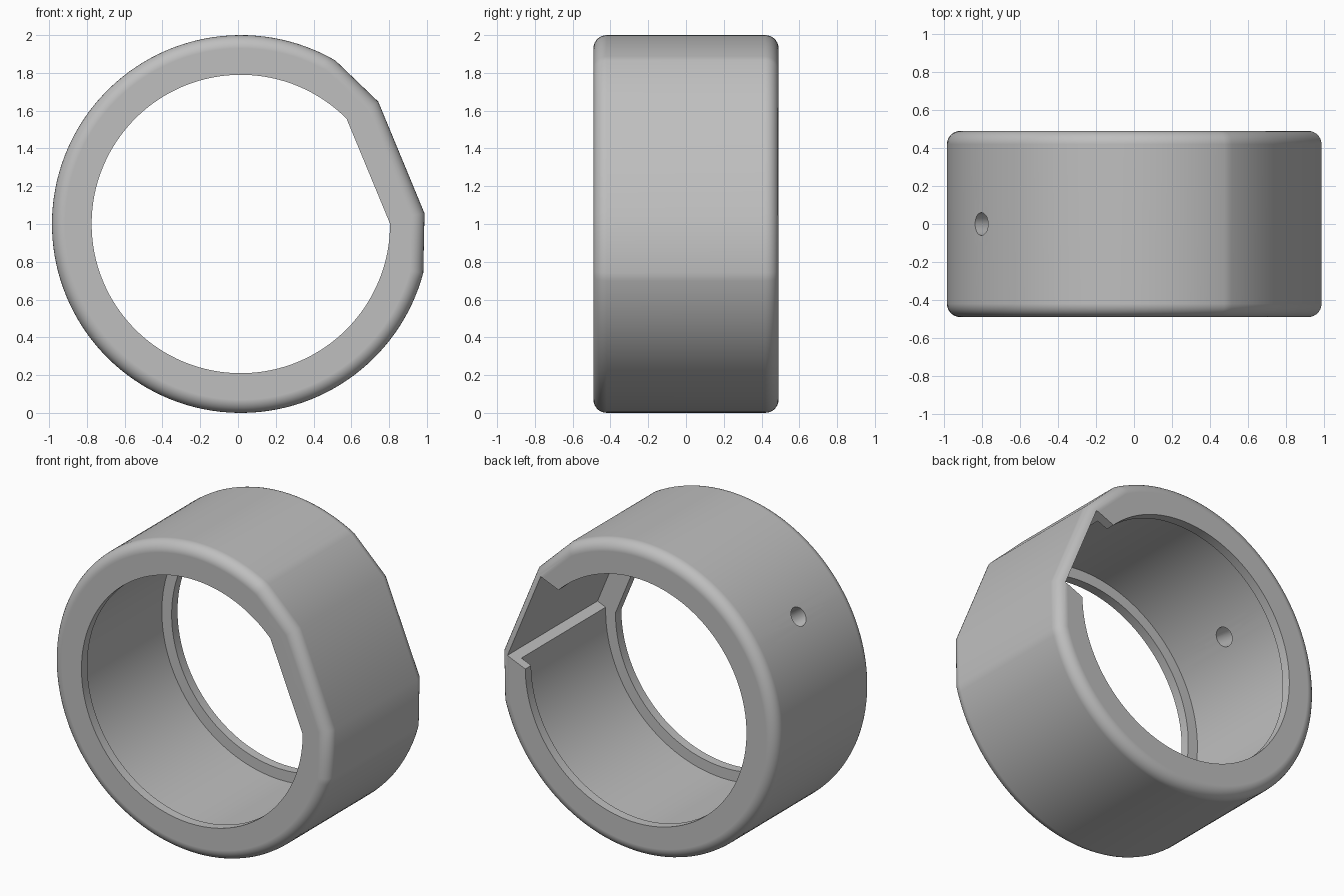
import bpy, bmesh, math
from mathutils import Matrix, Vector

cube = bpy.data.objects.get("Cube")
if cube:
    bpy.data.objects.remove(cube, do_unlink=True)

CX, CZ = 0.015, 1.0            # ring axis, running along y
TILT = math.radians(22.5)      # direction of the flattened side
HALF = 0.49                    # half the ring width
LIP = 0.43                     # inner faces of the end lips

grey = bpy.data.materials.new("satin grey")
grey.use_nodes = True
grey.diffuse_color = (0.52, 0.52, 0.52, 1)
grey.node_tree.nodes["Principled BSDF"].inputs["Base Color"].default_value = (0.52, 0.52, 0.52, 1)


def at_flat(n, t):
    """Point n out from the axis towards the flat and t along the flat, downwards."""
    c, s = math.cos(TILT), math.sin(TILT)
    return (CX + n * c + t * s, CZ + n * s - t * c)


def arc(radius, gap, steps):
    """Arc that leaves out a gap (half angle in degrees) around the flat."""
    g = math.radians(gap)
    count = steps if gap == 0 else steps + 1
    angles = [TILT + g + (2 * math.pi - 2 * g) * i / steps for i in range(count)]
    return [(CX + radius * math.cos(a), CZ + radius * math.sin(a)) for a in angles]


def finish(name, bm):
    bmesh.ops.recalc_face_normals(bm, faces=bm.faces)
    mesh = bpy.data.meshes.new(name)
    bm.to_mesh(mesh)
    bm.free()
    mesh.materials.append(grey)
    obj = bpy.data.objects.new(name, mesh)
    bpy.context.collection.objects.link(obj)
    return obj


def prism(name, outline, y0, y1, fillet=0):
    bm = bmesh.new()
    face = bm.faces.new([bm.verts.new((x, y0, z)) for x, z in outline])
    ext = bmesh.ops.extrude_face_region(bm, geom=[face], use_keep_orig=True)
    moved = [v for v in ext["geom"] if isinstance(v, bmesh.types.BMVert)]
    bmesh.ops.translate(bm, verts=moved, vec=(0, y1 - y0, 0))
    bmesh.ops.recalc_face_normals(bm, faces=bm.faces)
    if fillet:
        rims = [e for e in bm.edges if abs(e.verts[0].co.y - e.verts[1].co.y) < 1e-5]
        bmesh.ops.bevel(bm, geom=rims, offset=fillet, segments=7, profile=0.5, affect='EDGES')
    return finish(name, bm)


# Rounded outer body with three flats on one side
ring = prism("ring_body", arc(1.0, 37.5, 112) + [at_flat(0.92, 0.32), at_flat(0.92, -0.32)],
             -HALF, HALF, fillet=0.07)

# Bore, lip openings and the pocket behind the flat
cutters = [
    prism("bore_cutter", arc(0.86, 0, 128), -LIP, LIP),
    prism("front_opening_cutter", arc(0.79, 22.4, 112), -0.7, 0),
    prism("back_opening_cutter", arc(0.79, 0, 128), 0, 0.7),
    prism("pocket_cutter", [at_flat(n, t) for n, t in
                            ((0.4, -0.31), (0.865, -0.31), (0.865, 0.31), (0.4, 0.31))], -LIP, 0.7),
]

# Small radial pin hole
angle = math.radians(145)
out = Vector((math.cos(angle), 0, math.sin(angle)))
bm = bmesh.new()
bmesh.ops.create_cone(bm, cap_ends=True, segments=32, radius1=0.06, radius2=0.06, depth=0.5,
                      matrix=Matrix.Translation(Vector((CX, 0, CZ)) + out * 0.93)
                      @ out.to_track_quat('Z', 'Y').to_matrix().to_4x4())
cutters.append(finish("pin_hole_cutter", bm))

bpy.ops.object.select_all(action='DESELECT')
bpy.context.view_layer.objects.active = ring
ring.select_set(True)
for cutter in cutters:
    cutter.hide_render = True
    mod = ring.modifiers.new("cut", 'BOOLEAN')
    mod.operation = 'DIFFERENCE'
    mod.solver = 'EXACT'
    mod.object = cutter
    bpy.ops.object.modifier_apply(modifier=mod.name)
    bpy.data.objects.remove(cutter, do_unlink=True)

# Smooth curves, crisp machined edges
bpy.ops.object.shade_smooth_by_angle(angle=math.radians(30))
weighted = ring.modifiers.new("even_shading", 'WEIGHTED_NORMAL')
weighted.keep_sharp = True
